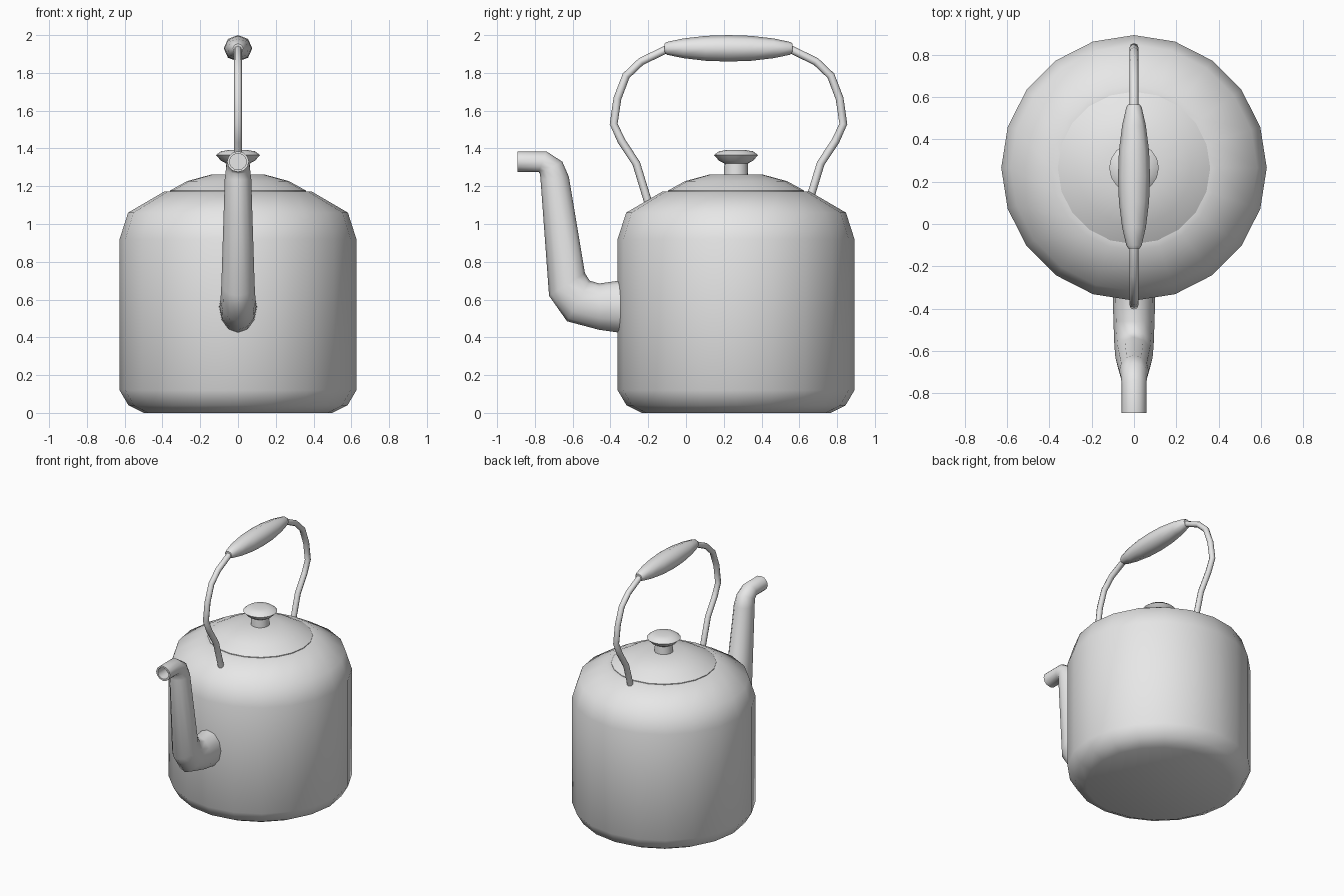
import bpy, bmesh, math
from mathutils import Vector

cube = bpy.data.objects.get("Cube")
if cube:
    bpy.data.objects.remove(cube, do_unlink=True)

BODY_Y = 0.265     # axis of the body and lid
HANDLE_Y = 0.225   # centre of the handle arch

metal = bpy.data.materials.new("grey metal")
metal.use_nodes = True
grey = (0.8, 0.8, 0.8, 1)
metal.diffuse_color = grey
metal.node_tree.nodes["Principled BSDF"].inputs["Base Color"].default_value = grey


def ring(centre, u, v, sides):
    """Ellipse of points around centre with half axes u and v."""
    steps = [math.tau * i / sides for i in range(sides)]
    return [centre + u * math.cos(a) + v * math.sin(a) for a in steps]


def loft(name, rings, angle=55):
    """Skin a row of rings and cap both ends."""
    bm = bmesh.new()
    rows = [[bm.verts.new(p) for p in r] for r in rings]
    n = len(rows[0])
    for a, b in zip(rows, rows[1:]):
        for i in range(n):
            j = (i + 1) % n
            bm.faces.new((a[i], a[j], b[j], b[i]))
    bm.faces.new(rows[0][::-1])
    bm.faces.new(rows[-1])
    bmesh.ops.recalc_face_normals(bm, faces=bm.faces)
    mesh = bpy.data.meshes.new(name)
    bm.to_mesh(mesh)
    bm.free()
    mesh.materials.append(metal)
    obj = bpy.data.objects.new(name, mesh)
    bpy.context.collection.objects.link(obj)
    bpy.ops.object.select_all(action="DESELECT")
    obj.select_set(True)
    bpy.context.view_layer.objects.active = obj
    bpy.ops.object.shade_smooth_by_angle(angle=math.radians(angle))
    return obj


def lathe(name, profile, sides):
    """Turn a (radius, height) profile around the body axis."""
    return loft(name, [ring(Vector((0, BODY_Y, z)), Vector((r, 0, 0)),
                            Vector((0, r, 0)), sides) for r, z in profile])


# Body, lid and knob
lathe("body", [(0.5, 0), (0.58, 0.04), (0.627, 0.12), (0.627, 0.92),
               (0.582, 1.06), (0.39, 1.172), (0.34, 1.172)], 20)
lathe("lid", [(0.36, 1.16), (0.36, 1.177), (0.27, 1.227), (0.14, 1.262)], 20)
lathe("lid_knob", [(0.065, 1.25), (0.062, 1.32), (0.09, 1.335), (0.117, 1.365),
                   (0.09, 1.385), (0.045, 1.392)], 16)

# Spout: each section has an upper point, a lower point (y, z) and a half width
sections = [
    ((-0.30, 0.70), (-0.30, 0.425), 0.10),
    ((-0.355, 0.70), (-0.355, 0.425), 0.10),
    ((-0.46, 0.685), (-0.46, 0.44), 0.097),
    ((-0.51, 0.70), (-0.63, 0.485), 0.093),
    ((-0.535, 0.74), (-0.725, 0.62), 0.088),
    ((-0.62, 1.25), (-0.77, 1.235), 0.07),
    ((-0.655, 1.33), (-0.773, 1.265), 0.063),
    ((-0.74, 1.385), (-0.78, 1.275), 0.058),
    ((-0.893, 1.385), (-0.893, 1.275), 0.058),
    ((-0.893, 1.373), (-0.893, 1.287), 0.045),
    ((-0.80, 1.373), (-0.80, 1.287), 0.045),
]
spout_rings = []
for top, low, width in sections:
    a, b = Vector((0, *top)), Vector((0, *low))
    spout_rings.append(ring((a + b) / 2, (a - b) / 2, Vector((width, 0, 0)), 12))
loft("spout", spout_rings)

# Handle: half of the arch as (distance from centre, height), then mirrored
half = [(0.41, 1.06), (0.43, 1.13), (0.488, 1.32), (0.567, 1.44), (0.608, 1.53),
        (0.588, 1.665), (0.542, 1.785), (0.463, 1.86), (0.335, 1.922), (0.2, 1.93)]
path = [Vector((0, HANDLE_Y - d, z)) for d, z in half]
path += [Vector((0, HANDLE_Y + d, z)) for d, z in reversed(half)]
side = Vector((1, 0, 0))
handle_rings = []
for i, p in enumerate(path):
    tangent = (path[min(i + 1, len(path) - 1)] - path[max(i - 1, 0)]).normalized()
    handle_rings.append(ring(p, tangent.cross(side) * 0.021, side * 0.021, 8))
loft("handle", handle_rings)

# Grip: a spindle around the top of the arch
spindle = [(0.34, 0.025), (0.325, 0.034), (0.24, 0.052), (0.12, 0.066), (0, 0.07)]
spindle = [(-d, r) for d, r in spindle] + [(d, r) for d, r in reversed(spindle[:-1])]
loft("handle_grip", [ring(Vector((0, HANDLE_Y + d, 1.93)), Vector((r * 1.08, 0, 0)),
                          Vector((0, 0, r)), 8) for d, r in spindle])
